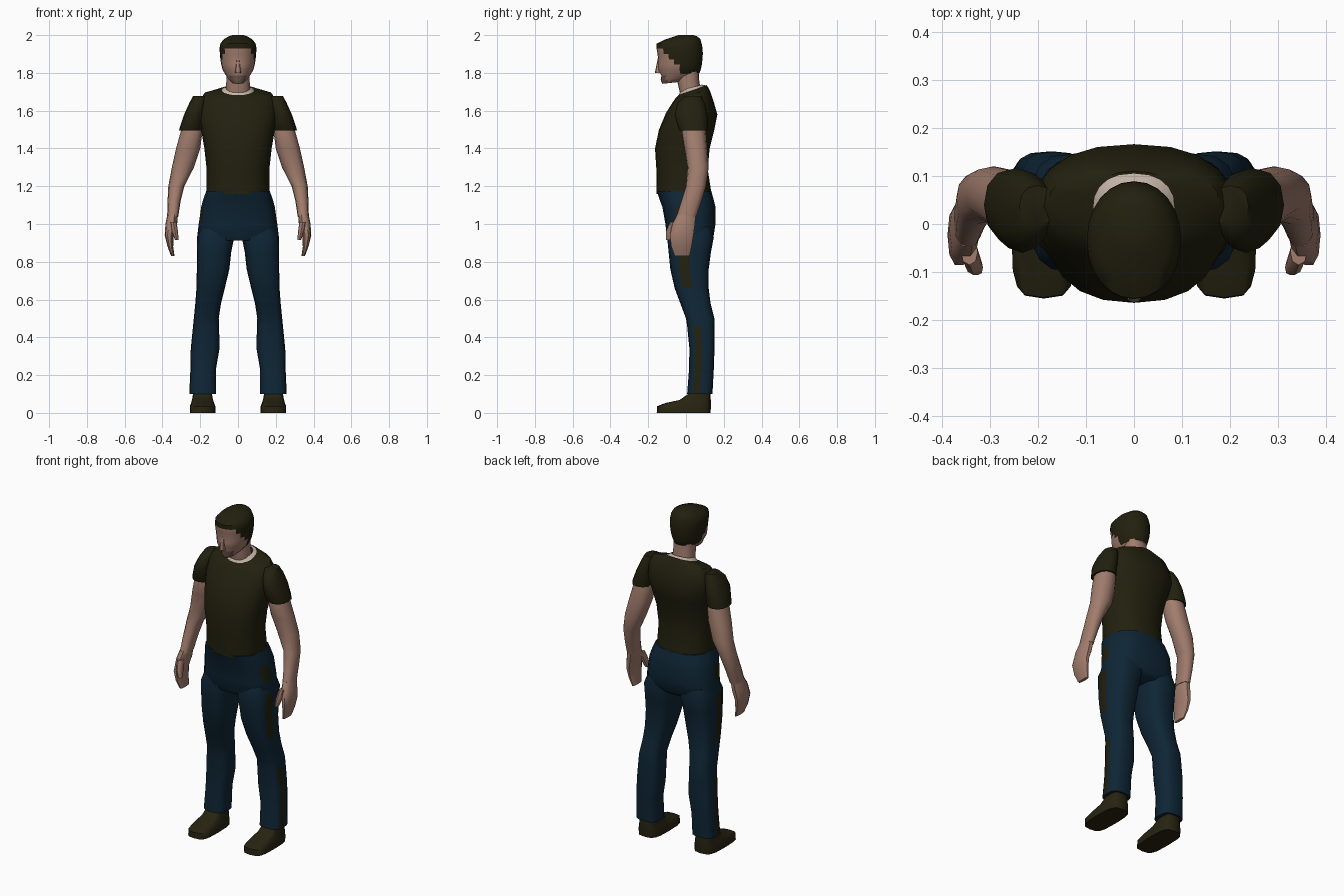
import bpy, bmesh, math


def material(name, rgb):
    m = bpy.data.materials.new(name)
    m.diffuse_color = (*rgb, 1)
    return m


olive = material("olive_cloth", (0.016, 0.0145, 0.0045))
shoe_brown = material("shoe_brown", (0.020, 0.017, 0.0055))
denim = material("dark_denim", (0.0045, 0.019, 0.036))
skin = material("skin", (0.36, 0.205, 0.155))
stubble = material("stubble", (0.16, 0.095, 0.07))
cream = material("cream_trim", (0.57, 0.47, 0.40))


def loft(name, rings, mats, n=16, p=2.3, s=1, paint=None, caps=True):
    """Skin stacked rounded rings: (x0, x1, y_front, y_back, z_front, z_back)."""
    bm = bmesh.new()
    loops = []
    for x0, x1, yf, yb, zf, zb in rings:
        loop = []
        for k in range(n):
            a = 2 * math.pi * k / n
            c, d = math.cos(a), math.sin(a)
            u = math.copysign(abs(c) ** (2 / p), c) if abs(c) > 1e-6 else 0
            v = math.copysign(abs(d) ** (2 / p), d) if abs(d) > 1e-6 else 0
            loop.append(bm.verts.new((s * ((x0 + x1) / 2 + u * (x1 - x0) / 2),
                                      (yf + yb) / 2 + v * (yb - yf) / 2,
                                      (zf + zb) / 2 + v * (zb - zf) / 2)))
        loops.append(loop)
    for a, b in zip(loops, loops[1:]):
        for k in range(n):
            j = (k + 1) % n
            f = bm.faces.new((a[k], a[j], b[j], b[k]))
            if paint:
                f.material_index = paint(k, f.calc_center_median())
    if caps:
        bm.faces.new(loops[0])
        f = bm.faces.new(loops[-1])
        if paint:
            f.material_index = paint(-1, f.calc_center_median())
    bmesh.ops.recalc_face_normals(bm, faces=bm.faces[:])
    mesh = bpy.data.meshes.new(name)
    bm.to_mesh(mesh)
    bm.free()
    for m in mats:
        mesh.materials.append(m)
    ob = bpy.data.objects.new(name, mesh)
    bpy.context.collection.objects.link(ob)
    bpy.ops.object.select_all(action='DESELECT')
    ob.select_set(True)
    bpy.context.view_layer.objects.active = ob
    bpy.ops.object.shade_smooth_by_angle(angle=math.radians(50))
    return ob


def centred(rows):
    """Rows of (half_width, y_front, y_back, z_front, z_back)."""
    return [(-r[0], *r) for r in rows]


def level(rows):
    """Rows of (z, x0, x1, y_front, y_back)."""
    return [(*r[1:], r[0], r[0]) for r in rows]


# Shirt body
loft("shirt", centred([
    (.167, -.155, .135, 1.16, 1.16), (.166, -.157, .115, 1.29, 1.29),
    (.178, -.164, .125, 1.40, 1.40), (.195, -.143, .150, 1.50, 1.50),
    (.210, -.105, .166, 1.59, 1.58), (.205, -.070, .146, 1.645, 1.65),
    (.180, -.052, .125, 1.67, 1.71), (.090, -.036, .110, 1.685, 1.735)]),
    [olive], n=20)

# Collar, neck
loft("collar", centred([(.091, -.043, .110, 1.675, 1.732),
                        (.066, -.026, .085, 1.708, 1.738)]),
     [cream], n=20, caps=False)
loft("neck", centred([(.066, -.025, .085, 1.66, 1.66),
                      (.062, -.045, .070, 1.75, 1.76),
                      (.062, -.045, .068, 1.81, 1.81)]), [skin])


# Head: skin below the slanted hairline, stubble round the chin
def head_paint(k, c):
    if c.z > min(1.925, max(1.80, 1.80 - (c.y + .02) * 1.1)):
        return 1
    return 2 if c.z < 1.79 and c.y < -.10 and abs(c.x) < .05 else 0


loft("head", centred([
    (.032, -.125, -.01, 1.742, 1.755), (.052, -.134, .03, 1.762, 1.775),
    (.068, -.130, .072, 1.785, 1.80), (.082, -.148, .079, 1.815, 1.82),
    (.089, -.148, .084, 1.845, 1.845), (.093, -.147, .087, 1.87, 1.87),
    (.096, -.151, .089, 1.90, 1.90), (.098, -.156, .088, 1.93, 1.93),
    (.093, -.155, .083, 1.955, 1.955), (.077, -.120, .075, 1.973, 1.98),
    (.050, -.060, .058, 1.993, 1.994), (.030, -.040, .040, 2.0, 2.0)]),
    [skin, olive, stubble], n=24, p=2.1, paint=head_paint)
loft("nose", centred([(.016, -.164, -.13, 1.80, 1.80),
                      (.014, -.162, -.13, 1.815, 1.815),
                      (.007, -.150, -.13, 1.875, 1.875)]), [skin], n=8)


# Trousers, with a stripe on the outer side just ahead of the seam
def hip_paint(k, c):
    return int(k in (15, 8) and 1.0 < c.z < 1.11)


def leg_paint(k, c):
    return int(k == 15 and (c.z < .47 or .66 < c.z < .94))


loft("hips", centred([
    (.168, -.155, .134, 1.175, 1.175), (.184, -.140, .146, 1.13, 1.13),
    (.195, -.125, .156, 1.09, 1.09), (.208, -.109, .156, 1.00, 1.00),
    (.216, -.101, .146, .935, .935), (.18, -.090, .125, .912, .912)]),
    [denim, olive], p=2.8, paint=hip_paint)

for side, s in (("left", 1), ("right", -1)):
    loft(side + "_leg", level([
        (.98, .010, .200, -.085, .135), (.93, .020, .217, -.100, .147),
        (.85, .036, .218, -.092, .132), (.76, .046, .218, -.083, .120),
        (.66, .070, .220, -.060, .120), (.58, .090, .226, -.030, .130),
        (.50, .102, .234, .000, .150), (.46, .100, .238, .006, .151),
        (.34, .098, .250, .018, .151), (.23, .117, .252, .016, .147),
        (.10, .117, .258, .006, .140)]),
        [denim, olive], p=3, s=s, paint=leg_paint)

    # Shoe: flat sole, low toe rising to the ankle
    loft(side + "_shoe", [
        (.120, .255, -.155, .130, 0, 0), (.120, .255, -.153, .132, .035, .035),
        (.128, .247, -.110, .132, .052, .060),
        (.134, .242, -.035, .130, .068, .085),
        (.138, .238, .012, .128, .100, .105),
        (.142, .234, .030, .122, .140, .140)], [shoe_brown], p=3.6, s=s)

    # Sleeve and bare arm
    loft(side + "_sleeve", level([
        (1.495, .190, .312, -.035, .114), (1.51, .186, .309, -.042, .116),
        (1.58, .180, .285, -.060, .113), (1.64, .172, .258, -.045, .100),
        (1.678, .165, .238, -.005, .080)]), [olive], n=12, s=s)
    loft(side + "_arm", level([
        (1.54, .195, .292, -.010, .095), (1.49, .188, .303, -.022, .106),
        (1.40, .200, .328, -.008, .112), (1.30, .233, .350, .008, .120),
        (1.20, .284, .369, .000, .106), (1.12, .304, .373, -.025, .082),
        (1.04, .316, .375, -.050, .055)]), [skin], n=12, s=s)

    # Hand: mitten of fingers plus a thumb curling forward and in
    loft(side + "_hand", level([
        (1.05, .318, .374, -.048, .054), (1.00, .322, .384, -.075, .050),
        (.94, .340, .388, -.088, .042), (.88, .343, .373, -.080, .032),
        (.83, .336, .354, -.062, .020)]), [skin], n=10, s=s)
    loft(side + "_thumb", level([
        (1.01, .325, .360, -.085, -.030), (.96, .318, .350, -.106, -.055),
        (.915, .314, .334, -.106, -.075)]), [skin], n=8, s=s)
